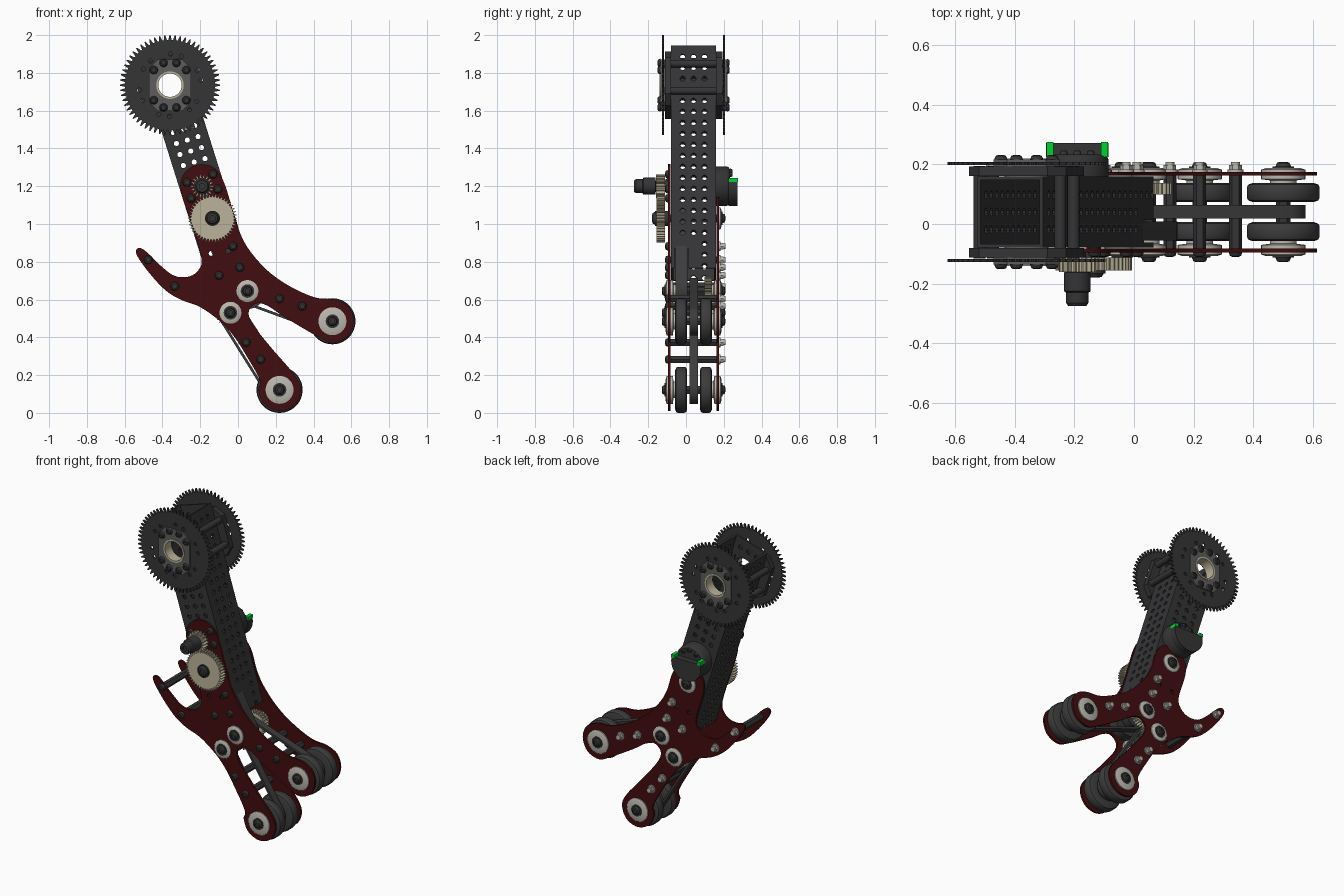
import bpy, bmesh, math
from mathutils import Matrix, Vector
from mathutils.geometry import convex_hull_2d

if "Cube" in bpy.data.objects:
    bpy.data.objects.remove(bpy.data.objects["Cube"])

YC = 0.04                                   # mid plane of the arm
HUB = Vector((-0.36, 1.735))
R, U = Vector((0.954, 0.30)), Vector((-0.30, 0.954))   # across / along the arm
FRONT = Matrix.Rotation(math.pi / 2, 4, 'X')


def mat(name, *c):
    m = bpy.data.materials.new(name)
    m.diffuse_color = (*c, 1)
    m.use_nodes = True
    m.node_tree.nodes["Principled BSDF"].inputs["Base Color"].default_value = m.diffuse_color
    return m


DARK = mat("black", 0.035, 0.035, 0.037)
RUBBER = mat("rubber", 0.045, 0.045, 0.045)
GREY = mat("hub_grey", 0.11, 0.11, 0.11)
RED = mat("dark_red", 0.055, 0.004, 0.005)
TAN = mat("tan", 0.50, 0.45, 0.32)
LIGHT = mat("light_metal", 0.50, 0.48, 0.43)
GREEN = mat("green", 0.0, 0.65, 0.03)


def finish(name, bm, m):
    bmesh.ops.remove_doubles(bm, verts=bm.verts, dist=1e-5)
    bmesh.ops.recalc_face_normals(bm, faces=bm.faces)
    me = bpy.data.meshes.new(name)
    bm.to_mesh(me)
    me.materials.append(m)
    ob = bpy.data.objects.new(name, me)
    bpy.context.collection.objects.link(ob)
    return ob


def flat(name, loops, a, b, m, frame=None):
    """Extruded outlines; inner loops become holes. a, b = depth range along y."""
    cu = bpy.data.curves.new(name, 'CURVE')
    cu.dimensions, cu.fill_mode, cu.extrude = '2D', 'BOTH', abs(b - a) / 2
    for lp in loops:
        sp = cu.splines.new('POLY')
        sp.points.add(len(lp) - 1)
        for p, q in zip(sp.points, lp):
            p.co = (q[0], q[1], 0, 1)
        sp.use_cyclic_u = True
    ob = bpy.data.objects.new(name + "_curve", cu)
    bpy.context.collection.objects.link(ob)
    dg = bpy.context.evaluated_depsgraph_get()
    me = bpy.data.meshes.new_from_object(ob.evaluated_get(dg))
    me.transform(frame or Matrix.Translation((0, (a + b) / 2, 0)) @ FRONT)
    bm = bmesh.new()
    bm.from_mesh(me)
    bpy.data.objects.remove(ob)
    bpy.data.curves.remove(cu)
    bpy.data.meshes.remove(me)
    return finish(name, bm, m)


def lathe(name, spots, prof, m, n=24):
    """Revolve (radius, y) profile about the y axis at each (x, z) spot."""
    bm = bmesh.new()
    for x, z in spots:
        rings = [[bm.verts.new((x + r * math.cos(t * math.tau / n), y, z + r * math.sin(t * math.tau / n)))
                  for t in range(n)] for r, y in prof]
        for p, q in zip(rings, rings[1:]):
            for i in range(n):
                bm.faces.new((p[i], p[(i + 1) % n], q[(i + 1) % n], q[i]))
    bmesh.ops.dissolve_degenerate(bm, dist=1e-6, edges=bm.edges)
    return finish(name, bm, m)


def circ(c, r, n=32, a0=0, a1=360):
    k = n if a1 - a0 == 360 else n - 1
    return [(c[0] + r * math.cos(math.radians(a0 + (a1 - a0) * i / k)),
             c[1] + r * math.sin(math.radians(a0 + (a1 - a0) * i / k))) for i in range(n)]


def gear(c, r, n, depth, tip=0.12, root=0.3):
    pts = []
    for i in range(n):
        for f, rr in ((-root, r - depth), (-tip, r), (tip, r), (root, r - depth)):
            t = (i + f) * math.tau / n
            pts.append((c[0] + rr * math.cos(t), c[1] + rr * math.sin(t)))
    return pts


def smooth(p, n=5):
    out = []
    for i in range(len(p)):
        a, b, c, d = (Vector(p[(i + k) % len(p)]) for k in (-1, 0, 1, 2))
        for j in range(n):
            t = j / n
            out.append(b + 0.5 * t * (c - a + t * (2 * a - 5 * b + 4 * c - d + t * (3 * (b - c) + d - a))))
    return out


def belt(name, a, ra, b, rb, y0, y1):
    def hull(o):
        pts = circ(a, ra - o, 40) + circ(b, rb - o, 40)
        return [pts[i] for i in convex_hull_2d([Vector(p) for p in pts])]
    flat(name, [hull(0), hull(0.014)], y0, y1, RUBBER)
    flat(name + "_pulleys", [circ(a, ra - 0.014), circ(b, rb - 0.014)], y0, y1, DARK)


def bolts(name, spots, off, s, r=0.021):
    y = YC + s * off
    lathe(name, spots, [(0, y + s * .005), (r * .45, y + s * .005), (r * .45, y + s * .015),
                        (r * .8, y + s * .012), (r, y), (0, y)], DARK, 16)


# Key centres
pinion, idler = (-0.19, 1.20), (-0.135, 1.03)
roll_a, roll_b = (0.05, 0.645), (-0.04, 0.53)
wheel_a, wheel_b = (0.50, 0.485), (0.22, 0.122)

# Perforated square tube
T0, T1, HW = -1.05, 0.184, 0.116
at = lambda s, t: HUB + R * s + U * t
rows = [k * 0.061 for k in range(-17, 3)]
side = [[at(-HW, T0), at(HW, T0), at(HW, T1), at(-HW, T1)], circ(HUB, 0.067)]
side += [circ(at(s, t), 0.014, 10) for t in rows for s in (-.06, 0, .06) if abs(t) > 0.09]
for s, n in ((-1, "front"), (1, "back")):
    flat("tube_side_" + n, side, YC + s * .107, YC + s * .119, DARK)
for s, n in ((-1, "left"), (1, "right")):
    y0, y1 = YC - .107, YC + .107
    out = [(y0, T0), (y1, T0), (y1, T1), (y0, T1)]
    if s > 0:                                # slot where the drive belt comes out
        out = [(y0, T0), (-.062, T0), (-.062, -.94), (.014, -.94), (.014, T0)] + out[1:]
    holes = [circ((YC + c, t), 0.014, 10) for t in rows for c in (-.058, 0, .058)
             if not (s > 0 and t < -.9 and c <= 0)]
    f = Matrix((Vector((0, 1, 0)), Vector((U.x, 0, U.y)), Vector((R.x, 0, R.y)))).transposed().to_4x4()
    c = HUB + R * s * (HW - .006)
    f.translation = (c.x, 0, c.y)
    flat("tube_face_" + n, [out] + holes, -.006, .006, DARK, f)

# Top pivot: bearing blocks, sprockets, hubs, bushings, on both sides
octo = [(-.065, .137), (.065, .137), (.11, .09), (.11, -.09), (.065, -.137), (-.065, -.137), (-.11, -.09), (-.11, .09)]
hub_bolts = [(HUB.x + i * x, HUB.y + j * z) for i in (-1, 1) for j in (-1, 1) for x, z in ((.034, .118), (.086, .08))]
block = [at(s, t) for s, t in ((-.17, -.1), (-.12, -.15), (.12, -.15), (.17, -.1), (.17, .1), (.12, .15), (-.12, .15), (-.17, .1))]
for s, n in ((-1, "front"), (1, "back")):
    d = lambda o: YC + s * o
    flat("bearing_block_" + n, [block, circ(HUB, .072)], d(.12), d(.152), DARK)
    flat("sprocket_" + n, [gear(HUB, .265, 60, .026, .1, .36), circ(HUB, .072)] +
         [circ(at(.165 * math.cos(a), .165 * math.sin(a)), .011, 12)
          for k in range(6) for a in (k * math.pi / 3 - .15, k * math.pi / 3 + .2)], d(.157), d(.167), DARK)
    flat("sprocket_hub_" + n, [[(HUB.x + x, HUB.y + z) for x, z in octo], circ(HUB, .072)], d(.152), d(.176), GREY)
    flat("bushing_" + n, [circ(HUB, .073), circ(HUB, .062)], d(.115), d(.180), TAN)
    bolts("hub_bolts_" + n, hub_bolts, .176, s, .022)
flat("tie_rods", [circ(at(i * .142, j * .075), .02, 16) for i in (-1, 1) for j in (-1, 1)], YC - .155, YC + .155, DARK)

# Red side plates; the back one is shorter
body = [(-.025, 1.065), (.012, .95), (.065, .855), (.16, .75), (.275, .67), (.405, .612), (.51, .6), (.585, .563),
        (.613, .485), (.58, .403), (.50, .372), (.42, .405), (.25, .505), (.16, .565), (.10, .58), (.058, .54),
        (.075, .475), (.17, .352), (.30, .2), (.333, .12), (.30, .04), (.22, .01), (.14, .045), (.107, .12),
        (.115, .175), (.04, .31), (-.025, .41), (-.095, .485), (-.20, .56), (-.305, .60), (-.385, .65),
        (-.465, .735), (-.53, .825), (-.538, .865), (-.50, .865), (-.41, .78), (-.335, .725), (-.255, .723),
        (-.203, .765), (-.195, .83), (-.245, .995)]
tall = [(-.30, 1.165), (-.294, 1.254), (-.225, 1.312), (-.136, 1.304), (-.08, 1.235)]
short = [(-.239, 1.084), (-.17, 1.142), (-.081, 1.134)]
vents = [circ(at(-.06, -.915), .013, 12), circ(at(.03, -.93), .013, 12)]
flat("side_plate_front", [smooth(body + tall)] + vents, YC - .135, YC - .122, RED)
flat("side_plate_back", [smooth(body + short)] + vents, YC + .122, YC + .135, RED)

# Standoffs between plates, bolts in front, nuts behind
posts = [(.22, .605), (.34, .565), (.043, .373), (.12, .283), (-.475, .81), (-.335, .67)]
tube_bolts = [(-.10, .728), (.01, .77), (-.026, .882)]
flat("standoffs", [circ(p, .022, 6) for p in posts], YC - .123, YC + .123, DARK)
bolts("plate_bolts", posts + tube_bolts + [(-.27, 1.22), (-.132, 1.263), (-.106, 1.184), (-.248, 1.136)], .135, -1, .023)
lathe("washers", posts + tube_bolts, [(.0, YC + .142), (.026, YC + .142), (.026, YC + .134), (0, YC + .134)], LIGHT, 16)
flat("lock_nuts", [circ(p, .021, 6) for p in posts + tube_bolts], YC + .14, YC + .158, LIGHT)
flat("nut_collars", [circ(p, .015, 14) for p in posts + tube_bolts], YC + .158, YC + .168, LIGHT)

# Bearings on both plates
for s, n in ((-1, "front"), (1, "back")):
    d = lambda o: YC + s * o
    for nm, spots, r in (("wheel", [wheel_a, wheel_b], .074),
                         ("roller", [roll_a, roll_b] + ([idler] if s > 0 else []), .058)):
        lathe(f"{nm}_bearing_{n}", spots, [(0, d(.134)), (r, d(.134)), (r, d(.142)), (r * .75, d(.148)), (0, d(.148))], LIGHT, 32)
        lathe(f"{nm}_spacer_{n}", spots[:2], [(.02, d(.122)), (r, d(.122)), (r, d(.11)), (r * .6, d(.106)), (r * .6, d(.094)), (.02, d(.094))], LIGHT, 32)
        lathe(f"{nm}_cap_{n}", spots, [(0, d(.148)), (.036, d(.148)), (.036, d(.153)), (0, d(.153))], DARK)
        bolts(f"{nm}_axle_bolt_{n}", spots, .153, s, .026)
flat("axles", [circ(p, .024, 6) for p in (wheel_a, wheel_b, roll_a, roll_b, idler)], YC - .13, YC + .13, DARK)

# Twin rubber wheels at the end of each leg
for s, n in ((-1, "front"), (1, "back")):
    y = lambda o: YC + s * o
    lathe("wheels_" + n, [wheel_a, wheel_b],
          [(.02, y(.044)), (.06, y(.044)), (.064, y(.034)), (.104, y(.034)), (.117, y(.039)), (.122, y(.048)),
           (.122, y(.083)), (.117, y(.092)), (.104, y(.097)), (.084, y(.097)), (.08, y(.088)), (.02, y(.088))], RUBBER, 48)

# Belts
belt("upper_leg_belt", roll_a, .07, wheel_a, .075, YC - .022, YC + .024)
belt("lower_leg_belt", roll_b, .07, wheel_b, .075, YC - .022, YC + .024)
belt("drive_belt", roll_a, .095, idler, .075, -.055, .008)

# Gears
for nm, c, r, n, a, b in (("pinion_gear", pinion, .062, 18, -.16, -.112), ("idler_gear", idler, .128, 44, -.155, -.112),
                          ("roller_gear_upper", roll_a, .078, 26, .098, .138), ("roller_gear_lower", roll_b, .078, 26, .098, .138)):
    flat(nm, [gear(c, r, n, .015), circ(c, .02)], a, b, TAN)
lathe("idler_spacer", [idler], [(0, -.09), (.04, -.09), (.04, -.165), (0, -.165)], DARK)
bolts("idler_bolt", [idler], .205, -1, .034)
lathe("pinion_shaft", [pinion], [(0, -.09), (.03, -.09), (.03, -.16), (.045, -.162), (.045, -.225), (.037, -.23),
                                 (.037, -.265), (.03, -.275), (.015, -.275), (.015, -.262), (0, -.262)], DARK, 32)

# Motor with stepped rear cap and green clips
lathe("motor_body", [pinion], [(0, .15), (.105, .15), (.105, .215), (.1, .225), (.09, .232), (0, .232)], DARK, 48)
flat("motor_rear_cap", [circ(pinion, .105, 30, 166, 374)], .225, .272, DARK)
flat("green_clips", [[(pinion[0] + i * x, z) for x, z in ((.103, 1.222), (.103, 1.243), (.08, 1.243), (.08, 1.222))]
                     for i in (-1, 1)], .225, .275, GREEN)
bolts("motor_bolts", [(-.235, 1.262), (-.19, 1.28), (-.145, 1.262)], .192, 1, .014)

# Smooth shading with crisp edges
for o in bpy.context.scene.objects:
    o.select_set(True)
    bpy.context.view_layer.objects.active = o
bpy.ops.object.shade_smooth_by_angle(angle=math.radians(30))
